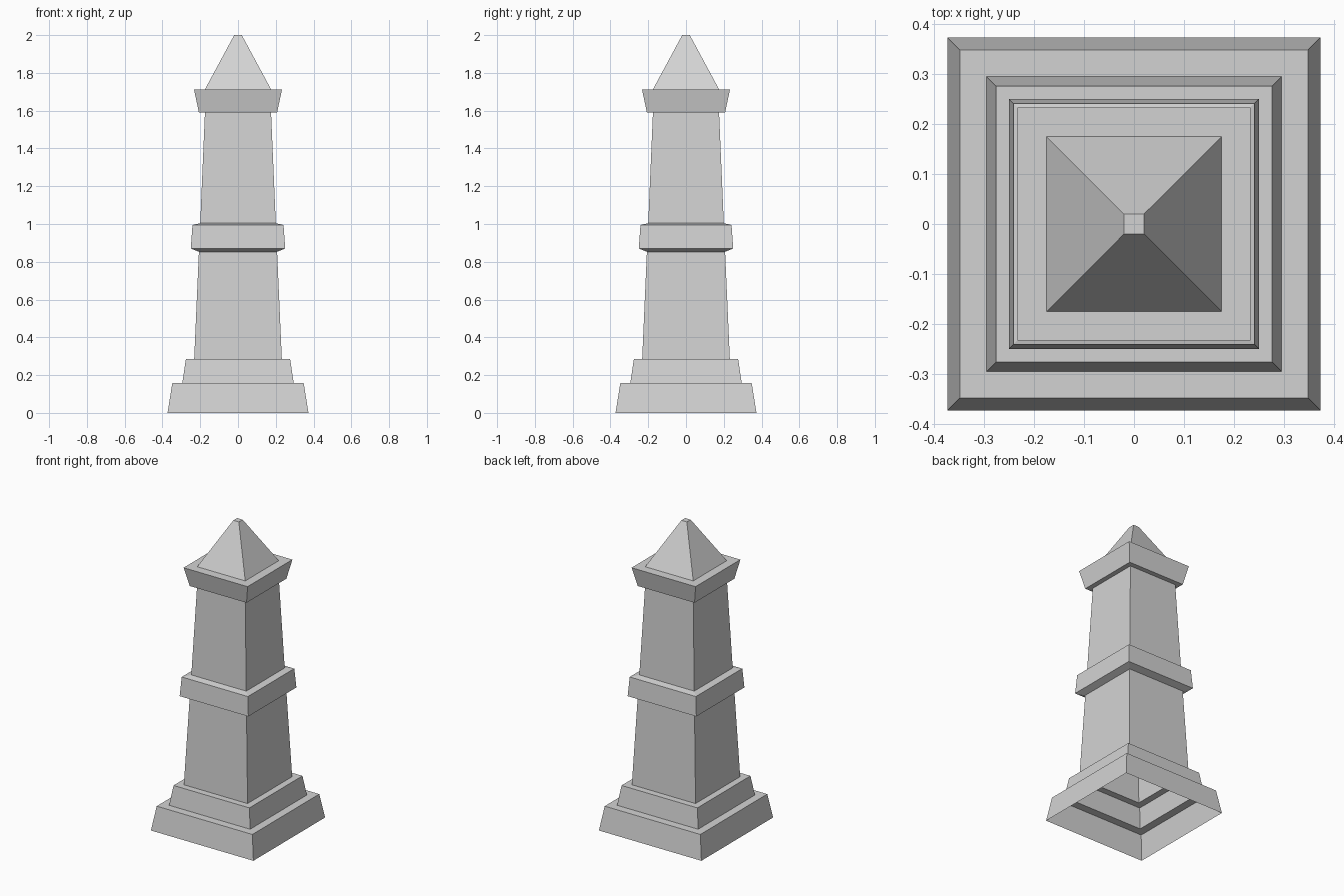
import bpy
import bmesh

cube = bpy.data.objects.get("Cube")
if cube:
    bpy.data.objects.remove(cube, do_unlink=True)

# Single stone colour
stone = bpy.data.materials.new("grey_stone")
stone.use_nodes = True
GREY = (0.65, 0.65, 0.65, 1.0)
stone.diffuse_color = GREY
stone.node_tree.nodes["Principled BSDF"].inputs["Base Color"].default_value = GREY


def square_loft(name, profile, closed_top=False):
    """Skin square rings given as (half width, height), bottom to top."""
    bm = bmesh.new()
    rings = [[bm.verts.new((sx * r, sy * r, z))
              for sx, sy in ((-1, -1), (1, -1), (1, 1), (-1, 1))]
             for r, z in profile]
    for low, high in zip(rings, rings[1:]):
        for i in range(4):
            j = (i + 1) % 4
            bm.faces.new((low[i], low[j], high[j], high[i]))
    if closed_top:
        bm.faces.new(rings[-1])
    mesh = bpy.data.meshes.new(name)
    bm.to_mesh(mesh)
    bm.free()
    mesh.materials.append(stone)
    obj = bpy.data.objects.new(name, mesh)
    bpy.context.collection.objects.link(obj)
    return obj


# Stepped base, hollow and open underneath
square_loft("lower_plinth", [(0.373, 0), (0.348, 0.157), (0.295, 0.157)])
square_loft("upper_plinth", [(0.295, 0.157), (0.276, 0.285), (0.232, 0.285)])

# Tapered shaft with a belt around the middle
square_loft("lower_shaft", [(0.232, 0.285), (0.207, 0.853)])
square_loft("middle_band", [(0.207, 0.853), (0.25, 0.87), (0.241, 0.995), (0.2, 1.004)])
square_loft("upper_shaft", [(0.2, 1.004), (0.175, 1.59)])

# Flared cap and blunt pyramid roof
square_loft("cap", [(0.175, 1.59), (0.207, 1.59), (0.233, 1.713), (0.175, 1.713)])
square_loft("pyramid_roof", [(0.175, 1.713), (0.02, 2.0)], closed_top=True)
